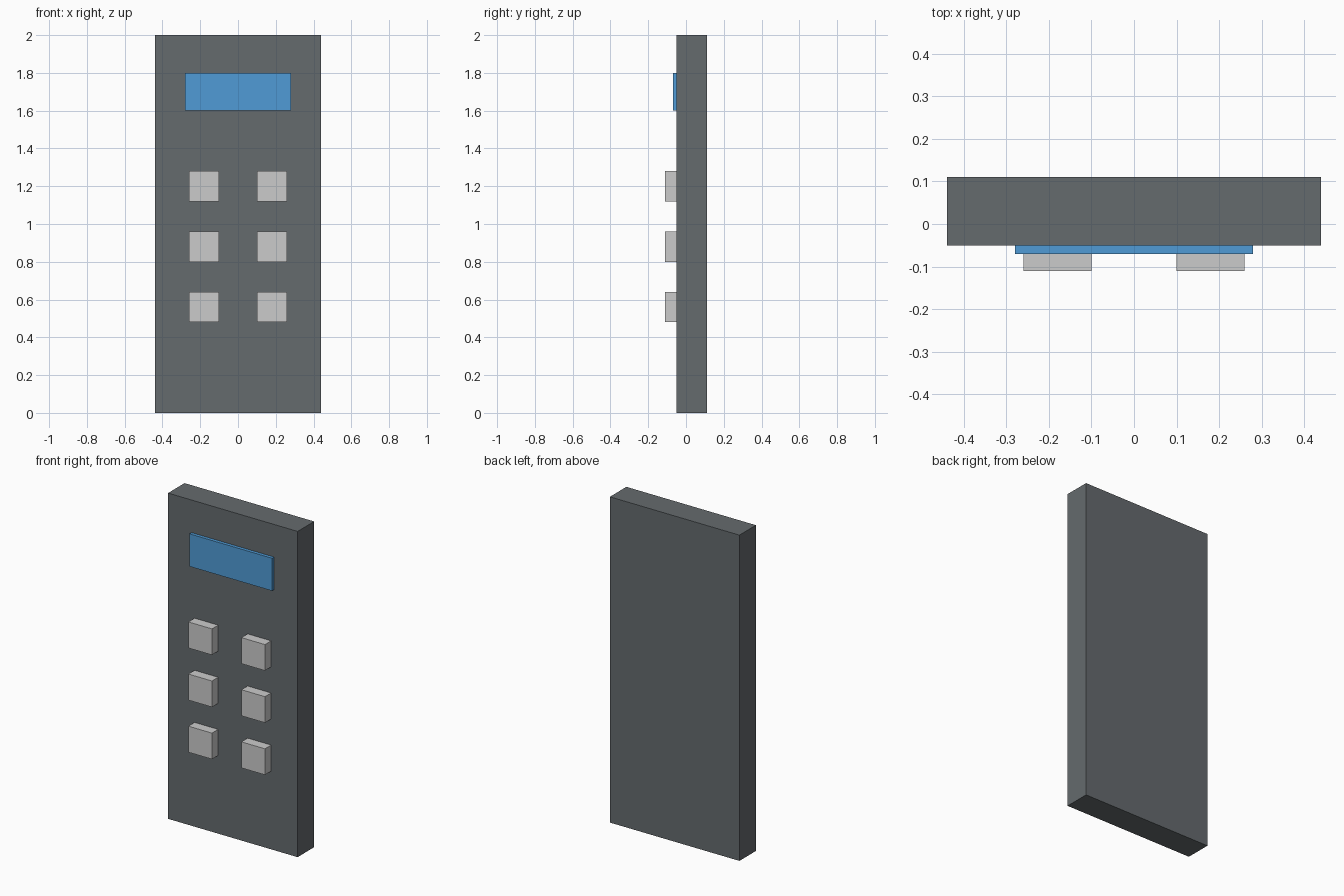
import bpy

if "Cube" in bpy.data.objects:
    bpy.data.objects.remove(bpy.data.objects["Cube"])


def material(name, rgb):
    mat = bpy.data.materials.new(name)
    mat.diffuse_color = (*rgb, 1.0)
    mat.use_nodes = True
    mat.node_tree.nodes["Principled BSDF"].inputs["Base Color"].default_value = mat.diffuse_color
    return mat


def box(name, x, y, z, mat):
    """Box from (min, max) ranges on each axis."""
    bpy.ops.mesh.primitive_cube_add(size=1)
    obj = bpy.context.object
    obj.name = name
    ranges = (x, y, z)
    for v in obj.data.vertices:
        v.co = [r[1] if c > 0 else r[0] for c, r in zip(v.co, ranges)]
    obj.data.materials.append(mat)
    return obj


dark = material("dark_casing", (0.13, 0.145, 0.155))
blue = material("screen_blue", (0.08, 0.33, 0.67))
light = material("button_grey", (0.52, 0.52, 0.52))

FRONT = -0.05   # front face of the casing
SEAT = 0.01     # depth that raised parts sink into the casing

# Slab casing
box("casing", (-0.44, 0.44), (FRONT, 0.11), (0, 2), dark)

# Display panel
box("screen", (-0.28, 0.28), (-0.07, FRONT + SEAT), (1.6, 1.8), blue)

# Keypad: three rows of two square buttons
for row, z in enumerate((1.20, 0.88, 0.56), 1):
    for side, x in (("left", -0.18), ("right", 0.18)):
        box(f"button_{side}_{row}", (x - 0.08, x + 0.08),
            (-0.11, FRONT + SEAT), (z - 0.08, z + 0.08), light)
